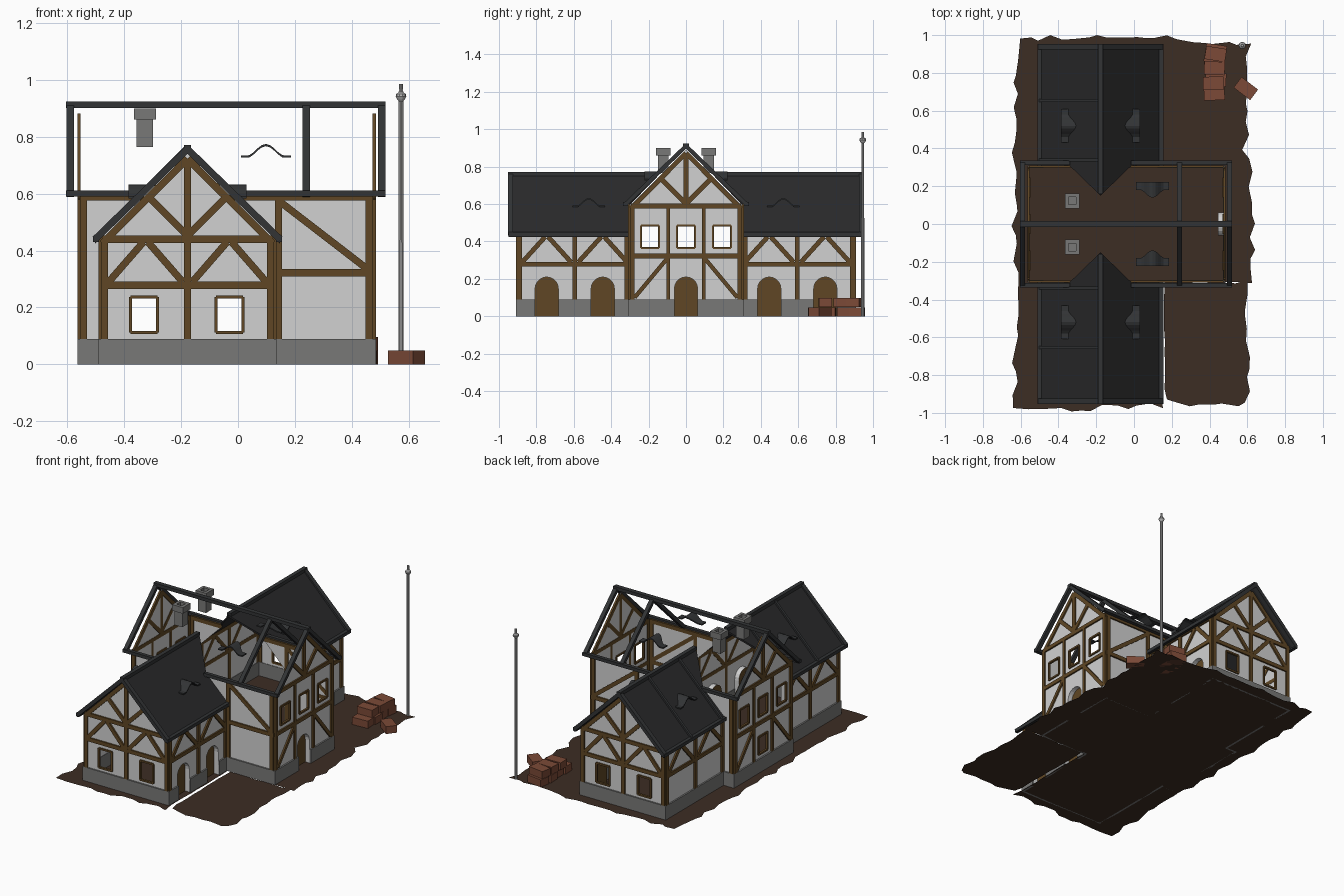
import bpy, bmesh, math, random
from mathutils import Vector

if "Cube" in bpy.data.objects:
    bpy.data.objects.remove(bpy.data.objects["Cube"])
random.seed(4)

def mat(name, c):
    m = bpy.data.materials.new(name)
    m.diffuse_color = (*c, 1)
    m.use_nodes = True
    m.node_tree.nodes["Principled BSDF"].inputs["Base Color"].default_value = m.diffuse_color
    return m

PLASTER = mat("plaster", (.64, .64, .64))
TIMBER = mat("timber", (.115, .062, .018))
STONE = mat("grey stone", (.19, .19, .185))
ROOF = mat("dark roof", (.023, .023, .024))
TRIM = mat("roof trim", (.032, .034, .036))
EARTH = mat("brown earth", (.046, .026, .017))
BRICK = mat("red brick", (.20, .068, .038))
METAL = mat("pale metal", (.45, .45, .45))

def finish(bm, name, m, recalc=True):
    if recalc:
        bmesh.ops.recalc_face_normals(bm, faces=bm.faces)
    me = bpy.data.meshes.new(name)
    bm.to_mesh(me)
    bm.free()
    me.materials.append(m)
    ob = bpy.data.objects.new(name, me)
    bpy.context.collection.objects.link(ob)
    return ob

def prism(bm, a, b):
    """closed solid between two matching polygons"""
    va, vb = [bm.verts.new(p) for p in a], [bm.verts.new(p) for p in b]
    bm.faces.new(va)
    bm.faces.new(vb[::-1])
    for i in range(len(a)):
        j = (i + 1) % len(a)
        bm.faces.new((va[j], va[i], vb[i], vb[j]))

def box(bm, x0, x1, y0, y1, z0, z1):
    q = [(x0, y0), (x1, y0), (x1, y1), (x0, y1)]
    prism(bm, [(*p, z0) for p in q], [(*p, z1) for p in q])

def face(axis, pos, s):
    """drawing plane: (along, up, outward depth) -> 3D point"""
    if axis == 'x':
        return lambda u, v, d=0: Vector((pos + s * d, u, v))
    return lambda u, v, d=0: Vector((u, pos + s * d, v))

def beam(bm, F, p, q, w=.025, d0=-.002, d1=.01):
    p, q = Vector(p), Vector(q)
    t = (q - p).normalized() * w / 2
    n = Vector((-t.y, t.x))
    pts = [p + n, q + n, q - n, p - n]
    prism(bm, [F(*c, d0) for c in pts], [F(*c, d1) for c in pts])

def rect(u, v, w, h):
    return [(u - w/2, v - h/2), (u + w/2, v - h/2), (u + w/2, v + h/2), (u - w/2, v + h/2)]

def arch(u, z0, r=.062, top=.21):
    c = top - r
    return [(u - r, z0)] + [(u - r * math.cos(math.pi * i / 10), c + r * math.sin(math.pi * i / 10))
                            for i in range(11)] + [(u + r, z0)]

walls, doors, timber, base = (bmesh.new() for _ in range(4))

def wall(F, outline, windows=(), wdoors=()):
    """flat plaster wall with open windows, and recessed arched doors along its bottom edge"""
    out = [outline[0]]
    for u in sorted(wdoors):
        out += arch(u, .085)
    out += outline[1:]
    edges = []
    for loop in [out] + [rect(*w) for w in windows]:
        vs = [walls.verts.new(F(*p)) for p in loop]
        edges += [walls.edges.new((vs[i], vs[i - 1])) for i in range(len(vs))]
    res = bmesh.ops.triangle_fill(walls, edges=edges, use_beauty=True)
    n = F(0, 0, 1) - F(0, 0, 0)
    for f in res["geom"]:
        if isinstance(f, bmesh.types.BMFace):
            f.normal_update()
            if f.normal.dot(n) < 0:
                f.normal_flip()
    for u, v, w, h in windows:                     # window frames
        r = rect(u, v, w, h)
        for i in range(4):
            beam(timber, F, r[i - 1], r[i], .011, -.006, .008)
    for u in wdoors:
        a = arch(u, 0)
        doors.faces.new([doors.verts.new(F(*p, -.03)) for p in a])
        for i in range(len(a) - 1):                # plaster reveal
            walls.faces.new([walls.verts.new(q) for q in
                             (F(*a[i]), F(*a[i + 1]), F(*a[i + 1], -.03), F(*a[i], -.03))])

def footing(F, u0, u1, gaps=()):
    cuts = [u0] + [g + k * .062 for g in sorted(gaps) for k in (-1, 1)] + [u1]
    for a, b in zip(cuts[::2], cuts[1::2]):
        beam(base, F, (a, .045), (b, .045), .09, -.003, .01)

def gable_timbers(F, c, half, eave, peak):
    """tie beam, king post, rafters and V braces of one gable"""
    beam(timber, F, (c - half, eave), (c + half, eave))
    beam(timber, F, (c, eave), (c, peak - .02), .026)
    k = (peak - eave) * .47
    for s in (-1, 1):
        beam(timber, F, (c + s * half, eave - .015), (c, peak - .017))
        beam(timber, F, (c, eave + .012), (c + s * k, eave + .012 + k))

CX = -.1775
# low wings, front and back
for s in (-1, 1):
    F = face('y', s * .90, s)
    wall(F, [(-.48, .085), (.125, .085), (.125, .435), (CX, .74), (-.48, .435)],
         [(-.33, .175, .095, .125), (-.03, .175, .095, .125)])
    footing(F, -.49, .135)
    gable_timbers(F, CX, .3, .44, .74)
    beam(timber, F, (-.48, .278), (.125, .278))
    beam(timber, F, (CX, .09), (CX, .44), .026)
    for k in (-1, 1):
        beam(timber, F, (CX + k * .292, .09), (CX + k * .292, .435))
        for j in (-1, 1):
            m = CX + k * .147
            beam(timber, F, (m + j * .008, .43), (m + j * .13, .29))
    for pos, o in ((.125, 1), (-.48, -1)):
        F = face('x', pos, o)
        ends = sorted((s * .30, s * .90))
        ds = [s * .445, s * .745] if o > 0 else []
        wall(F, [(ends[0], .085), (ends[1], .085), (ends[1], .44), (ends[0], .44)], (), ds)
        footing(F, ends[0], ends[1], ds)
        for z in (.278, .437):
            beam(timber, F, (ends[0], z), (ends[1], z))
        for y in (.315, .595, .888):
            beam(timber, F, (s * y, .09), (s * y, .435))
        for m in (.445, .745):
            for j in (-1, 1):
                beam(timber, F, (s * m + j * .008, .425), (s * m + j * .13, .29))
    # tall middle block, walls beside the wings
    F = face('y', s * .30, s)
    wall(F, [(.125, .085), (.475, .085), (.475, .59), (-.03, .59), (.125, .435)])
    wall(F, [(-.555, .085), (-.48, .085), (-.48, .435), (-.325, .59), (-.555, .59)])
    footing(F, .125, .485)
    footing(F, -.565, -.48)
    for x in (.143, .46, -.543):
        beam(timber, F, (x, .09), (x, .59))
    beam(timber, F, (-.03, .588), (.475, .588))
    beam(timber, F, (-.555, .588), (-.33, .588))
    beam(timber, F, (.13, .322), (.475, .322))
    beam(timber, F, (.15, .57), (.455, .335))

# tall middle block gables
for pos, o in ((.475, 1), (-.555, -1)):
    F = face('x', pos, o)
    win = [(y, .425, .095, .12) for y in (-.193, 0, .193)]
    ds = [0] if o > 0 else []
    if o < 0:
        win.append((0, .175, .09, .115))
    wall(F, [(-.30, .085), (.30, .085), (.30, .59), (0, .89), (-.30, .59)], win, ds)
    footing(F, -.31, .31, ds)
    gable_timbers(F, 0, .295, .59, .89)
    beam(timber, F, (-.30, .322), (.30, .322))
    for k in (-1, 1):
        beam(timber, F, (k * .288, .09), (k * .288, .59))
        beam(timber, F, (k * .095, .09), (k * .095, .59), .02)
        beam(timber, F, (k * .275, .1), (k * .1, .31), .022)

finish(walls, "plaster_walls", PLASTER, False)
finish(doors, "arched_doors", TIMBER)
finish(timber, "timber_framing", TIMBER)
finish(base, "stone_footing", STONE)

# wing roof panels with valley cut, and trim bars
panels, trim = bmesh.new(), bmesh.new()
for s in (-1, 1):
    for k in (-1, 1):
        plan = [(0, .95), (.325, .95), (.325, .305), (.165, .31), (0, .15)]
        top = [Vector((CX + k * d, s * y, .762 - d)) for d, y in plan]
        prism(panels, top, [p - Vector((0, 0, .012)) for p in top])
        F = face('y', s * .925, s)
        beam(trim, F, (CX + k * .325, .44), (CX, .757), .024, 0, .028)
        x = CX + k * .322
        box(trim, x - .011, x + .011, *sorted((s * .31, s * .95)), .43, .452)
    box(trim, CX - .013, CX + .013, *sorted((s * .16, s * .953)), .75, .772)
    for y in (.34, .655):                          # battens on the left slope
        beam(trim, face('y', s * y, s), (CX - .32, .446), (CX, .766), .016, -.008, .008)
# open roof frame over the middle block
for s in (-1, 1):
    for x in (-.59, .24, .505):
        beam(trim, face('x', x, 1), (s * .325, .597), (0, .91), .022, -.013, .013)
    for x0, x1 in ((-.604, -.34), (-.015, .519)):
        box(trim, x0, x1, *sorted((s * .312, s * .336)), .59, .611)
box(trim, -.604, .519, -.015, .015, .902, .924)
finish(panels, "wing_roof", ROOF)
finish(trim, "roof_trim", TRIM)

# eyebrow dormers: bell shaped ribbon running level into the slope
def dormer(name, origin, along, uphill):
    bm = bmesh.new()
    o, a, h = Vector(origin), Vector(along), Vector(uphill)
    n, rows = 12, []
    for i in range(n + 1):
        u = -1 + 2 * i / n
        e = .04 * max(0, math.cos(min(1, abs(u) / .68) * math.pi) * .5 + .5) ** .75
        p = o + a * (u * .088) + Vector((0, 0, e))
        f, b = p - h * .036, p + h * (e + .008)
        t = Vector((0, 0, .008))
        rows.append([bm.verts.new(q) for q in (f, b, b - t, f - t)])
    for r, q in zip(rows, rows[1:]):
        for j in range(4):
            bm.faces.new((r[j], r[(j + 1) % 4], q[(j + 1) % 4], q[j]))
    bm.faces.new(rows[0])
    bm.faces.new(rows[-1][::-1])
    finish(bm, name, TRIM)

for s in (-1, 1):
    for k in (-1, 1):
        dormer("wing_dormer", (CX + k * .172, s * .52, .592), (0, 1, 0), (-k, 0, 0))
    dormer("middle_dormer", (.098, s * .187, .735), (1, 0, 0), (0, -s, 0))

# chimneys with hollow caps
for s in (-1, 1):
    bm = bmesh.new()
    y = s * .122
    box(bm, -.356, -.298, y - .029, y + .029, .765, .865)
    for q in ((-.366, -.347, -.039, .039), (-.307, -.288, -.039, .039),
              (-.347, -.307, -.039, -.02), (-.347, -.307, .02, .039)):
        box(bm, q[0], q[1], y + q[2], y + q[3], .86, .9)
    finish(bm, "chimney", STONE)

# ragged ground sheets
def ground(name, corners):
    bm, pts = bmesh.new(), []
    for i, p in enumerate(corners):
        p, q = Vector(p), Vector(corners[(i + 1) % len(corners)])
        m = max(1, int((q - p).length / .06))
        for j in range(m):
            r = p.lerp(q, j / m)
            amp = .018 if abs(r.x) > .58 or abs(r.y) > .93 else .004
            r += Vector((random.uniform(-amp, amp), random.uniform(-amp, amp)))
            pts.append((r.x, max(-1, min(1, r.y)), 0))
    f = bm.faces.new([bm.verts.new(p) for p in pts])
    f.normal_update()
    bmesh.ops.triangulate(bm, faces=[f])
    finish(bm, name, EARTH, False)

ground("ground", [(-.63, -.96), (-.4, -.985), (.14, -.96), (.142, -.305), (.62, -.305), (.635, .12),
                  (.59, .4), (.61, .96), (0, .99), (-.62, .985), (-.64, .3), (-.625, -.3)])
ground("ground_patch", [(.165, -.93), (.22, -.95), (.60, -.95), (.60, -.31), (.158, -.312)])

# brick stack and one loose brick
bm = bmesh.new()
def brick(x, y, z, ang):
    c, s = math.cos(ang), math.sin(ang)
    q = [(x + c * u - s * v, y + s * u + c * v) for u, v in rect(0, 0, .11, .07)]
    prism(bm, [(*p, z) for p in q], [(*p, z + .048) for p in q])
for i, y in enumerate((.69, .765, .84, .915)):
    brick(.425 + (i % 2) * .008, y, 0, (.05, -.04, .03, -.15)[i])
for i, y in enumerate((.745, .825, .9)):
    brick(.42 + i * .006, y, .049, (.02, -.05, -.16)[i])
brick(.592, .717, 0, -.65)
finish(bm, "bricks", BRICK)

# pole with turned finial
bm = bmesh.new()
prof = [(0, 0), (.009, 0), (.008, .925), (.014, .932), (.019, .942), (.017, .95), (.008, .957), (.007, .985), (0, .985)]
vs = [bm.verts.new((r, 0, z)) for r, z in prof]
es = [bm.edges.new(e) for e in zip(vs, vs[1:])]
bmesh.ops.spin(bm, geom=vs + es, cent=(0, 0, 0), axis=(0, 0, 1), angle=math.tau, steps=10, use_merge=True)
bmesh.ops.remove_doubles(bm, verts=bm.verts, dist=1e-5)
bmesh.ops.translate(bm, verts=bm.verts, vec=(.573, .945, 0))
finish(bm, "pole", METAL)
